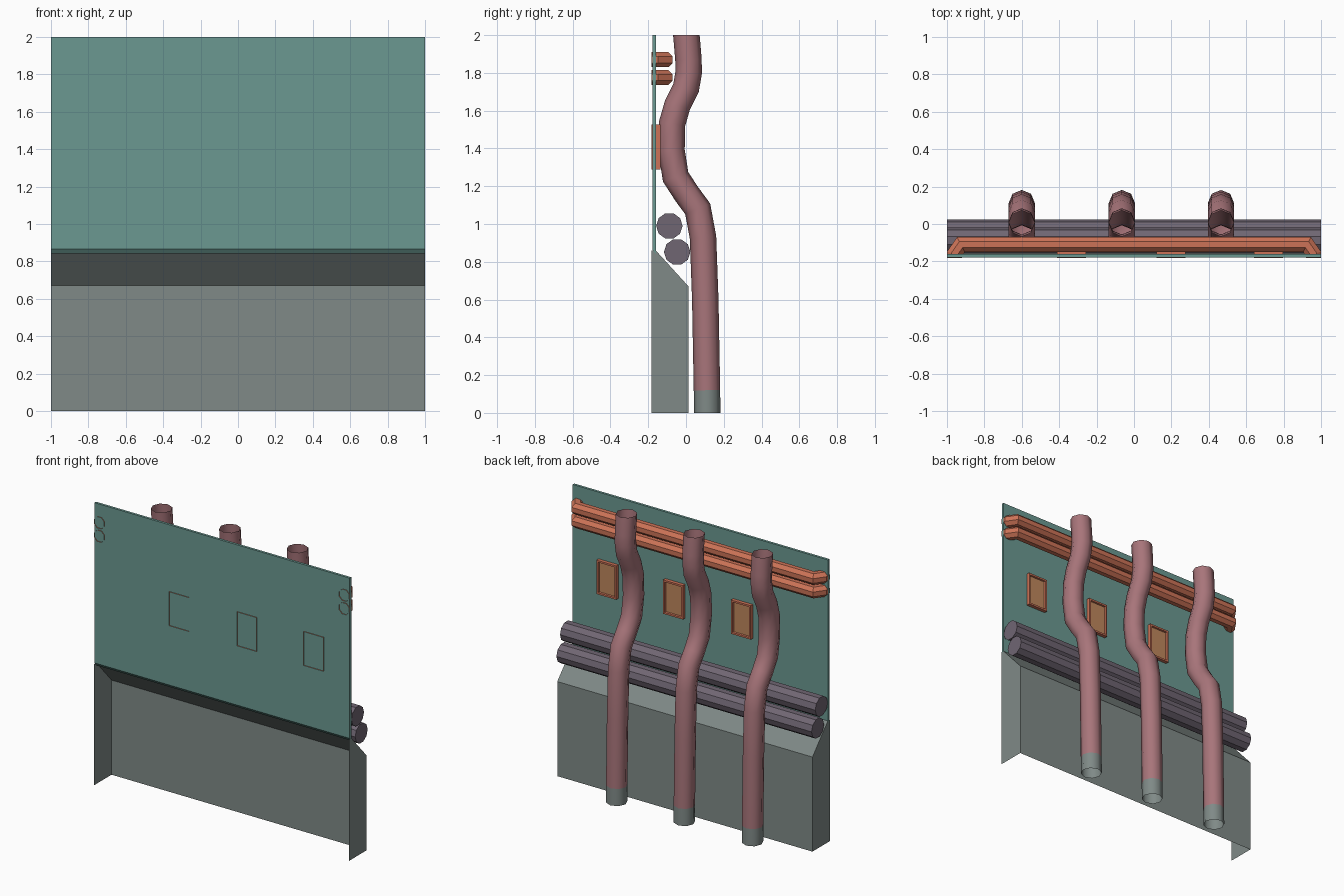
import bpy, bmesh, math
from mathutils import Vector

if "Cube" in bpy.data.objects:
    bpy.data.objects.remove(bpy.data.objects["Cube"])


def material(name, rgb):
    m = bpy.data.materials.new(name)
    m.diffuse_color = (*rgb, 1)
    m.use_nodes = True
    m.node_tree.nodes["Principled BSDF"].inputs["Base Color"].default_value = m.diffuse_color
    return m


TEAL = material("teal wall", (0.147, 0.318, 0.285))
GREY = material("grey green", (0.214, 0.254, 0.243))
PINK = material("dusty pink", (0.393, 0.178, 0.196))
DARK = material("dark purple", (0.162, 0.133, 0.171))
ORANGE = material("copper orange", (0.604, 0.171, 0.095))
TAN = material("tan plate", (0.522, 0.242, 0.107))


def finish(name, bm, *mats):
    bmesh.ops.recalc_face_normals(bm, faces=bm.faces[:])
    me = bpy.data.meshes.new(name)
    bm.to_mesh(me)
    bm.free()
    ob = bpy.data.objects.new(name, me)
    bpy.context.collection.objects.link(ob)
    for m in mats:
        me.materials.append(m)
    return ob


def extrude_x(bm, profile):
    """Rows of (y, z) points copied at x = -1 and x = 1."""
    return [[bm.verts.new((x, y, z)) for y, z in profile] for x in (-1, 1)]


def tube(name, path, r, sides, mats, start=None, end=None, cap=False, turn=0.0, side=(1, 0, 0)):
    """Sweep a round section along a path; `side` is perpendicular to the path's plane."""
    bm = bmesh.new()
    path = [Vector(p) for p in path]
    side = Vector(side)
    rings = []
    for i, p in enumerate(path):
        a = (p - path[i - 1]).normalized() if i else None
        b = (path[i + 1] - p).normalized() if i < len(path) - 1 else None
        t = ((a or b) + (b or a)).normalized()
        if start and i == 0:
            t = Vector(start)
        if end and i == len(path) - 1:
            t = Vector(end)
        up = t.cross(side).normalized()
        stretch = 1 / max(0.7, t.dot(a or b))
        rings.append([bm.verts.new(p + side * r * math.cos(w) + up * r * stretch * math.sin(w))
                      for w in (turn + math.tau * k / sides for k in range(sides))])
    for u, v in zip(rings, rings[1:]):
        for k in range(sides):
            n = (k + 1) % sides
            bm.faces.new((u[k], u[n], v[n], v[k]))
    if cap:
        bm.faces.new(rings[0])
        bm.faces.new(rings[-1])
    return finish(name, bm, *mats)


# Wall panel with slanted lower edge
bm = bmesh.new()
l, r = extrude_x(bm, [(-0.178, 0.865), (-0.16, 0.842), (-0.16, 2.0), (-0.178, 2.0)])
for i in range(4):
    j = (i + 1) % 4
    bm.faces.new((l[i], l[j], r[j], r[i]))
bm.faces.new(l)
bm.faces.new(r)
finish("wall_panel", bm, TEAL)

# Base ledge: hollow shell, open at front and bottom
bm = bmesh.new()
l, r = extrude_x(bm, [(-0.183, 0), (0.013, 0), (0.013, 0.67), (-0.16, 0.86), (-0.183, 0.86)])
for i in (1, 2):
    bm.faces.new((l[i], l[i + 1], r[i + 1], r[i]))
bm.faces.new(l)
bm.faces.new(r)
finish("base_ledge", bm, GREY)

# Thick horizontal conduits resting on the ledge
for i, (y, z) in enumerate([(-0.088, 0.99), (-0.047, 0.852)]):
    tube(f"conduit_{i + 1}", [(-1, y, z), (1, y, z)], 0.07, 10, [DARK],
         cap=True, side=(0, 1, 0))

# Copper pipes bending into the wall at both ends
half = [(0.96, -0.183), (0.96, -0.16), (0.925, -0.11)]
for i, z in enumerate((1.87, 1.775)):
    path = [(-x, y, z) for x, y in half] + [(x, y, z) for x, y in reversed(half)]
    tube(f"copper_pipe_{i + 1}", path, 0.043, 8, [ORANGE], turn=math.pi / 8,
         side=(0, 0, 1), start=(0, 1, 0), end=(0, -1, 0))

# Vertical bent pipes with a grey foot
bend = [(0.112, 0), (0.111, 0.12), (0.102, 0.6), (0.09, 0.93), (0.062, 1.08),
        (0.003, 1.16), (-0.055, 1.25), (-0.077, 1.39), (-0.074, 1.53),
        (-0.045, 1.63), (0.0, 1.72), (0.014, 1.8), (0.013, 1.87), (0.002, 2.0)]
for i, x in enumerate((-0.6, -0.065, 0.465)):
    ob = tube(f"vertical_pipe_{i + 1}", [(x, y, z) for y, z in bend], 0.07, 8,
              [PINK, GREY], start=(0, 0, 1), end=(0, 0, 1))
    for f in ob.data.polygons:
        f.material_index = int(f.center.z < 0.12)
    bpy.context.view_layer.objects.active = ob
    ob.select_set(True)
    bpy.ops.object.shade_smooth_by_angle(angle=math.radians(60))
    ob.select_set(False)

# Framed wall boxes with recessed tan plates, open towards the front
for i, x in enumerate((-0.335, 0.197, 0.72)):
    bm = bmesh.new()
    bmesh.ops.create_cube(bm, size=1)
    for v in bm.verts:
        v.co = (x + v.co.x * 0.155, -0.159 + v.co.y * 0.048, 1.408 + v.co.z * 0.24)
    bm.normal_update()
    front = [f for f in bm.faces if f.normal.y < -0.5]
    back = [f for f in bm.faces if f.normal.y > 0.5]
    bmesh.ops.delete(bm, geom=front, context='FACES_ONLY')
    bmesh.ops.inset_region(bm, faces=back, thickness=0.018)
    bmesh.ops.inset_region(bm, faces=back, thickness=0.003, depth=-0.012)
    back[0].material_index = 1
    finish(f"wall_box_{i + 1}", bm, ORANGE, TAN)
